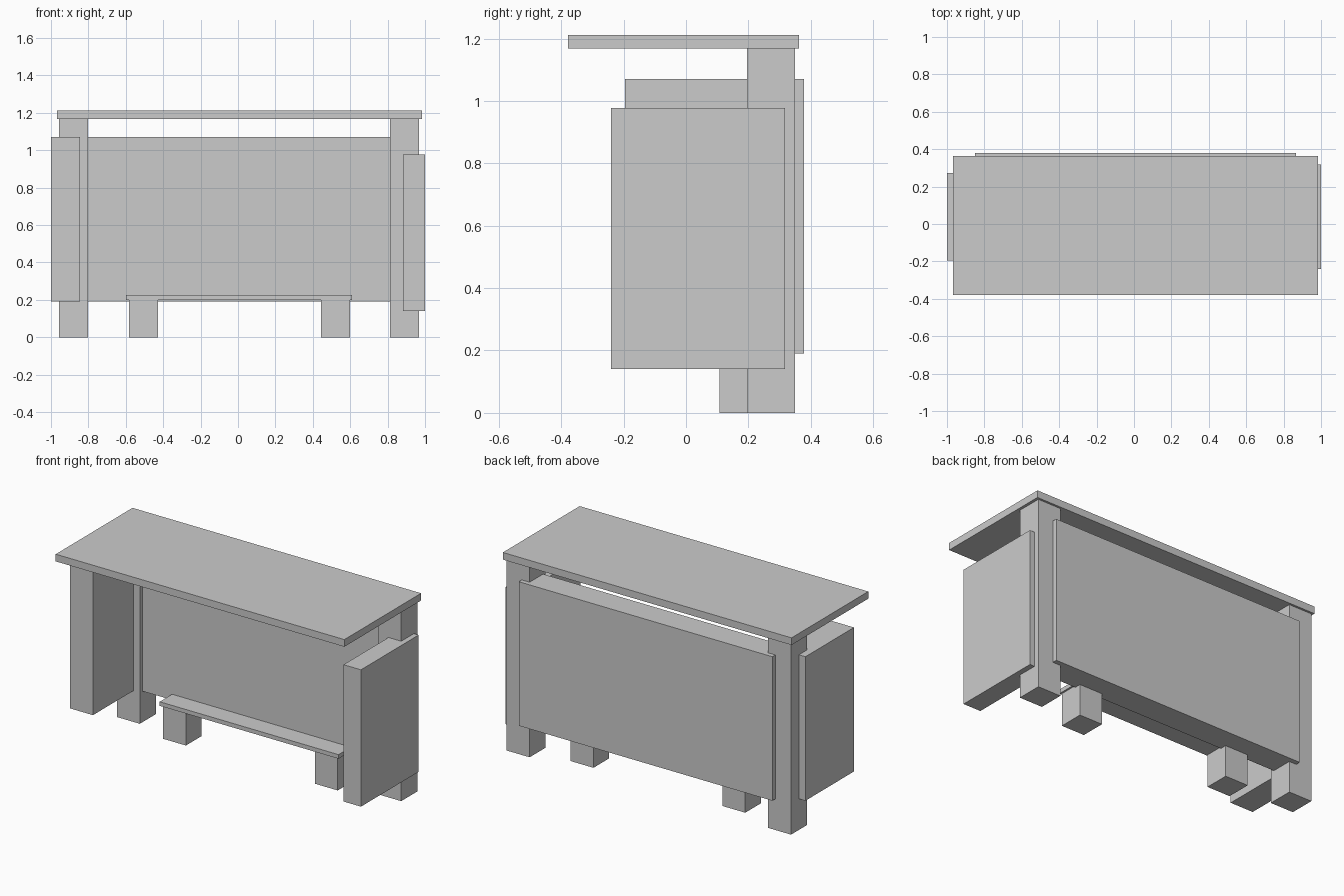
import bpy
import bmesh
from mathutils import Matrix, Vector

# Remove the default cube only
cube = bpy.data.objects.get("Cube")
if cube:
    bpy.data.objects.remove(cube, do_unlink=True)

# Single plain grey
grey = bpy.data.materials.new("plain_grey")
grey.use_nodes = True
colour = (0.6, 0.6, 0.6, 1.0)
grey.diffuse_color = colour
grey.node_tree.nodes["Principled BSDF"].inputs["Base Color"].default_value = colour


def block(name, x, y, z):
    """Flat-faced box spanning the given (low, high) ranges."""
    low, high = (Vector(corner) for corner in zip(x, y, z))
    place = Matrix.Translation((low + high) / 2) @ Matrix.Diagonal((*(high - low), 1))
    bm = bmesh.new()
    bmesh.ops.create_cube(bm, size=1, matrix=place)
    mesh = bpy.data.meshes.new(name)
    bm.to_mesh(mesh)
    bm.free()
    mesh.materials.append(grey)
    obj = bpy.data.objects.new(name, mesh)
    bpy.context.collection.objects.link(obj)
    return obj


WIDTH = 0.155  # shared width of posts and feet

# Counter top, overhanging towards the front
block("counter_top", (-0.968, 0.985), (-0.379, 0.363), (1.168, 1.212))

# Rear posts and short feet, in pairs
for side, post_x, foot_x in (("right", -0.956, -0.583), ("left", 0.813, 0.444)):
    block(side + "_post", (post_x, post_x + WIDTH), (0.195, 0.35), (0, 1.168))
    block(side + "_foot", (foot_x, foot_x + WIDTH), (0.108, 0.26), (0, 0.2))

# Thick back panel set between the posts
block("back_panel", (-0.85, 0.866), (0.22, 0.379), (0.19, 1.071))

# Low footrest shelf resting on the feet
block("footrest_shelf", (-0.6, 0.61), (0.1, 0.27), (0.2, 0.225))

# End panels, deliberately unequal
block("right_end_panel", (-1.0, -0.845), (-0.195, 0.274), (0.19, 1.071))
block("left_end_panel", (0.882, 1.0), (-0.24, 0.318), (0.141, 0.978))
